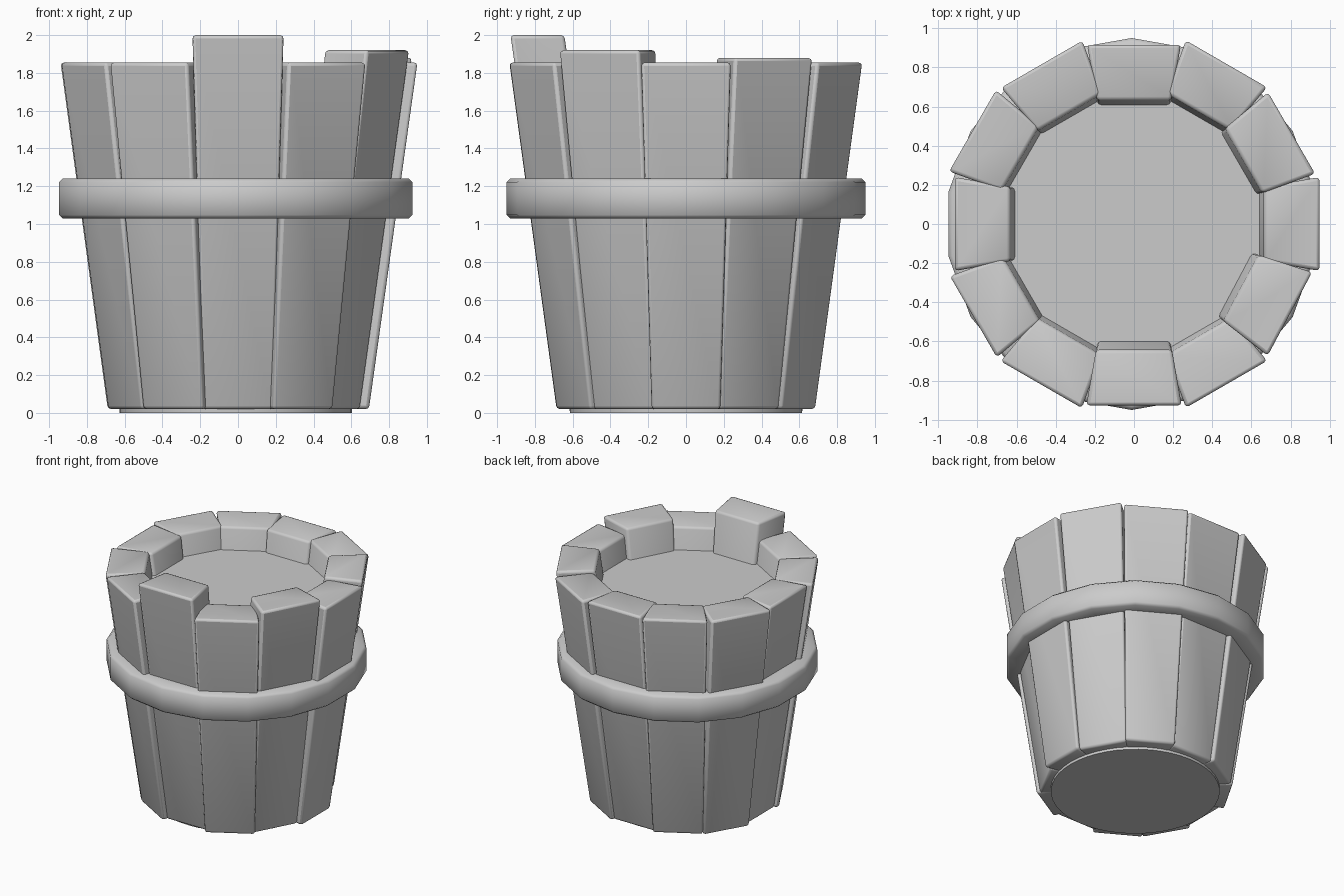
import bpy, bmesh, math
from mathutils import Matrix, Vector

if "Cube" in bpy.data.objects:
    bpy.data.objects.remove(bpy.data.objects["Cube"], do_unlink=True)

grey = bpy.data.materials.new("plain_grey")
grey.use_nodes = True
colour = (0.6, 0.6, 0.6, 1)
grey.diffuse_color = colour
grey.node_tree.nodes["Principled BSDF"].inputs["Base Color"].default_value = colour

SLOPE = 0.14      # outward lean of the staves
BOTTOM = 0.02


def finish(name, bm, angle=50, bevel=0.0):
    bmesh.ops.recalc_face_normals(bm, faces=bm.faces)
    mesh = bpy.data.meshes.new(name)
    bm.to_mesh(mesh)
    bm.free()
    mesh.materials.append(grey)
    obj = bpy.data.objects.new(name, mesh)
    bpy.context.collection.objects.link(obj)
    if bevel:
        mod = obj.modifiers.new("soft_edges", "BEVEL")
        mod.width = bevel
        mod.segments = 2
    bpy.ops.object.select_all(action="DESELECT")
    obj.select_set(True)
    bpy.context.view_layer.objects.active = obj
    bpy.ops.object.shade_smooth_by_angle(angle=math.radians(angle))
    return obj


def stave(name, degrees, radius, top, twist=0):
    """Tapered plank: wider outside than inside, wider at the top."""
    bm = bmesh.new()
    bmesh.ops.create_cube(bm, size=2)
    for v in bm.verts:
        z = top if v.co.z > 0 else BOTTOM
        outer = radius - SLOPE * (top - z)
        half = 0.185 + 0.03 * (z - BOTTOM)
        if v.co.x > 0:
            v.co = Vector((outer, v.co.y * half, z))
        else:
            v.co = Vector((outer - 0.285, v.co.y * (half - 0.05), z))
    pivot = Matrix.Translation((radius, 0, 0))
    turn = pivot @ Matrix.Rotation(math.radians(twist), 4, "Z") @ pivot.inverted()
    bm.transform(Matrix.Rotation(math.radians(degrees), 4, "Z") @ turn)
    finish(name, bm, 89, 0.018)


def lathe(name, profile, sides, start=0, centre_x=-0.012, angle=30):
    """Spin a closed outline about the upright axis."""
    bm = bmesh.new()
    rings = []
    for i in range(sides):
        a = math.radians(start) + math.tau * i / sides
        rings.append([bm.verts.new((centre_x + r * math.cos(a), r * math.sin(a), z))
                      for r, z in profile])
    n = len(profile)
    for i in range(sides):
        here, there = rings[i], rings[(i + 1) % sides]
        for j in range(n):
            k = (j + 1) % n
            bm.faces.new((here[j], there[j], there[k], here[k]))
    finish(name, bm, angle)


# Staves, counter-clockwise from the +x side
radii = [0.95, 0.932, 0.947, 0.918, 0.945, 0.955,
         0.918, 0.95, 0.95, 0.929, 0.948, 0.922]
tall = {1: 1.88, 9: 2.0, 11: 1.92}
for i, radius in enumerate(radii):
    stave(f"stave_{i + 1}", 30 * i, radius, tall.get(i, 1.855), 2 if i == 11 else 0)

# Hoop around the staves
lathe("hoop", [(0.8, 1.03), (0.93, 1.03), (0.95, 1.048),
               (0.95, 1.222), (0.93, 1.24), (0.8, 1.24)], 18, start=90, angle=60)

# Filling, whose underside is the base
core = bmesh.new()
bmesh.ops.create_cone(core, cap_ends=True, segments=48, radius1=0.615,
                      radius2=0.685, depth=1.68)
bmesh.ops.translate(core, verts=core.verts, vec=(-0.012, 0, 0.84))
finish("filling", core)
